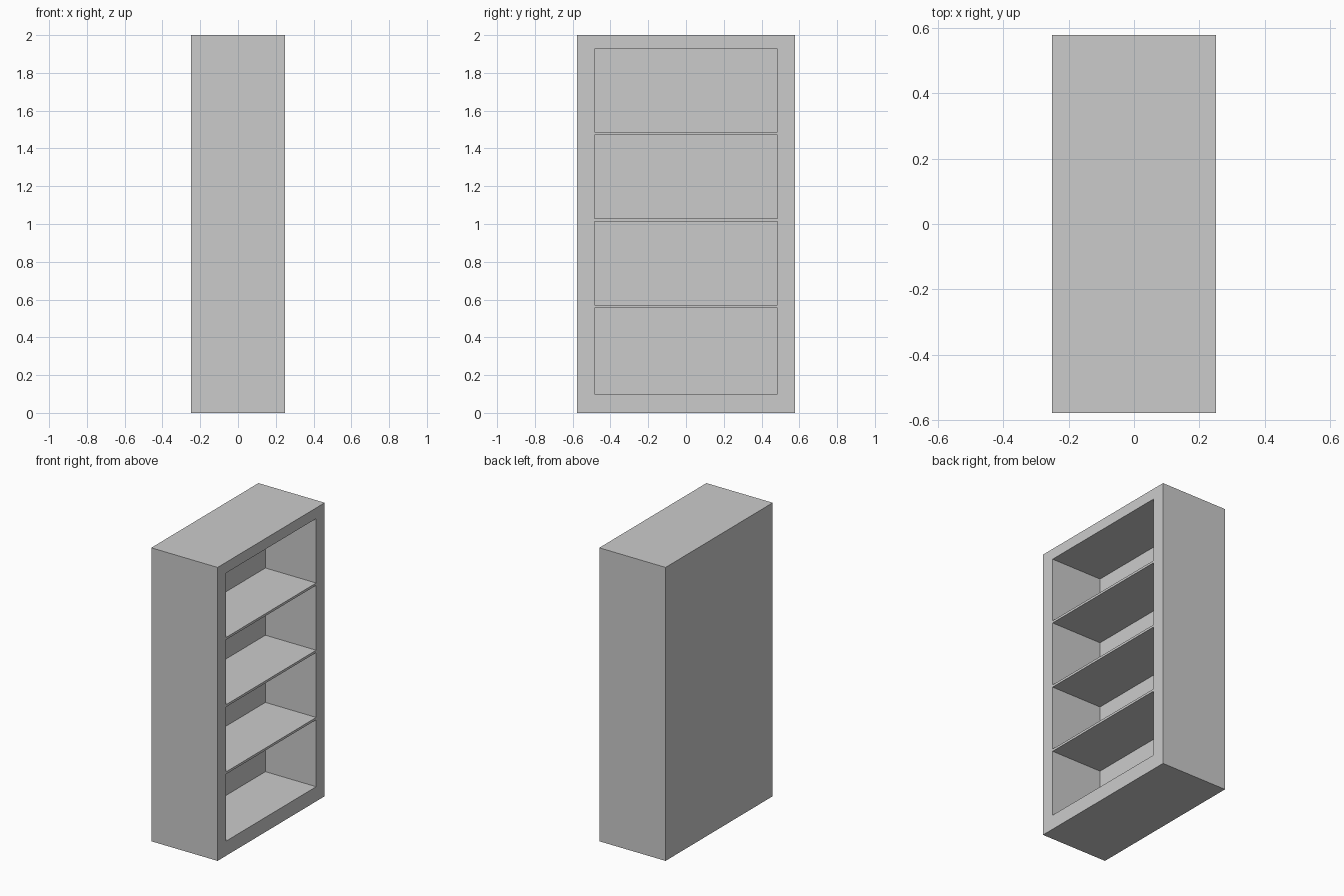
import bpy, bmesh

if "Cube" in bpy.data.objects:
    bpy.data.objects.remove(bpy.data.objects["Cube"])

HALF_X, HALF_Y, HEIGHT = 0.25, 0.577, 2.0
BACK_X = -0.133                        # inner face of the back panel
IN_Y, IN_BOTTOM, IN_TOP = 0.485, 0.10, 1.927
SHELF_THICKNESS = 0.016


def make_object(name, bm):
    bmesh.ops.recalc_face_normals(bm, faces=bm.faces)
    mesh = bpy.data.meshes.new(name)
    bm.to_mesh(mesh)
    bm.free()
    obj = bpy.data.objects.new(name, mesh)
    bpy.context.collection.objects.link(obj)
    return obj


def ring(bm, x, y, z0, z1):
    return [bm.verts.new((x, *p)) for p in ((-y, z0), (y, z0), (y, z1), (-y, z1))]


def lofted(name, rings):
    """Join successive rectangles and cap both ends."""
    bm = bmesh.new()
    loops = [ring(bm, *r) for r in rings]
    for a, b in zip(loops, loops[1:]):
        for i in range(4):
            j = (i + 1) % 4
            bm.faces.new((a[i], a[j], b[j], b[i]))
    bm.faces.new(loops[0])
    bm.faces.new(loops[-1])
    return make_object(name, bm)


# Case: outer box, front rim, and recess down to the back panel
lofted("bookcase_case", [
    (-HALF_X, HALF_Y, 0, HEIGHT),
    (HALF_X, HALF_Y, 0, HEIGHT),
    (HALF_X, IN_Y, IN_BOTTOM, IN_TOP),
    (BACK_X, IN_Y, IN_BOTTOM, IN_TOP),
])

# Three thin shelves, flush with the open side
for i in range(3):
    z = 0.556 + i * 0.458
    lofted(f"shelf_{i + 1}", [
        (BACK_X, IN_Y, z, z + SHELF_THICKNESS),
        (HALF_X, IN_Y, z, z + SHELF_THICKNESS),
    ])
